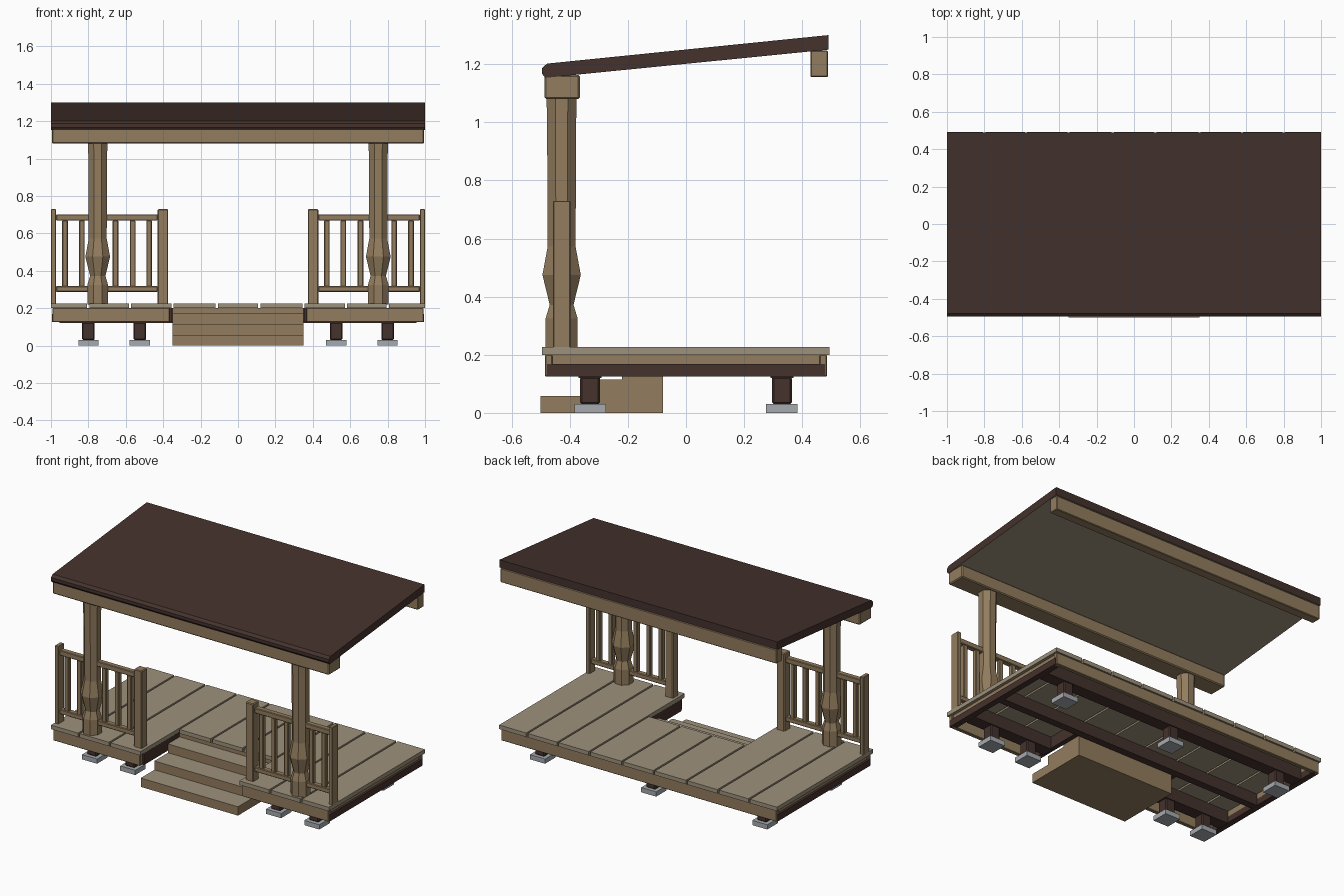
import bpy, bmesh, math

cube = bpy.data.objects.get("Cube")
if cube:
    bpy.data.objects.remove(cube)


def material(name, r, g, b):
    m = bpy.data.materials.new(name)
    m.use_nodes = True
    m.diffuse_color = (r, g, b, 1)
    m.node_tree.nodes["Principled BSDF"].inputs["Base Color"].default_value = (r, g, b, 1)
    return m


TAN = material("tan wood", 0.29, 0.205, 0.112)
BOARD = material("weathered board", 0.34, 0.285, 0.2)
DARK = material("dark brown wood", 0.058, 0.032, 0.026)
STONE = material("grey stone", 0.38, 0.41, 0.43)


def finish(name, bm, *mats):
    bmesh.ops.recalc_face_normals(bm, faces=bm.faces)
    me = bpy.data.meshes.new(name)
    bm.to_mesh(me)
    bm.free()
    for m in mats:
        me.materials.append(m)
    ob = bpy.data.objects.new(name, me)
    bpy.context.collection.objects.link(ob)
    return ob


def box(name, mat, x, y, z, bevel=0.0):
    """Box from (min, max) pairs, with optional chamfered edges."""
    bm = bmesh.new()
    bmesh.ops.create_cube(bm, size=1)
    for v in bm.verts:
        v.co = [(a + b) / 2 + c * (b - a) for c, (a, b) in zip(v.co, (x, y, z))]
    ob = finish(name, bm, mat)
    if bevel:
        mod = ob.modifiers.new("chamfer", "BEVEL")
        mod.width = bevel
        mod.segments = 1
    return ob


def mirrored(name, mat, x, y, z, bevel=0.0):
    """The same box on both sides of x = 0."""
    box(name + "_left", mat, x, y, z, bevel)
    box(name + "_right", mat, (-x[1], -x[0]), y, z, bevel)


def extrude(name, points, half, mats, rule):
    """Extrude a (y, z) profile along x; rule picks the material by normal."""
    bm = bmesh.new()
    face = bm.faces.new([bm.verts.new((-half, y, z)) for y, z in points])
    new = bmesh.ops.extrude_face_region(bm, geom=[face])["geom"]
    bmesh.ops.translate(bm, vec=(2 * half, 0, 0),
                        verts=[g for g in new if isinstance(g, bmesh.types.BMVert)])
    bmesh.ops.recalc_face_normals(bm, faces=bm.faces)
    for f in bm.faces:
        f.material_index = rule(f.normal)
    return finish(name, bm, *mats)


# Sloping roof with a chamfered front edge and a boarded underside
extrude("roof", [(-0.495, 1.167), (-0.485, 1.153), (0.49, 1.25), (0.49, 1.30),
                 (-0.478, 1.202), (-0.495, 1.187)], 1.0, (DARK, BOARD),
        lambda n: int(n.z < -0.9))
box("front_roof_beam", TAN, (-0.995, 0.995), (-0.487, -0.365), (1.08, 1.163), 0.006)
box("back_roof_beam", TAN, (-0.995, 0.995), (0.428, 0.489), (1.155, 1.247), 0.004)

# Three solid steps with pale treads
RISE, RUN = 0.0575, 0.14
stairs = [(-0.5, 0)]
for i in range(3):
    stairs += [(-0.5 + i * RUN, (i + 1) * RISE), (-0.5 + (i + 1) * RUN, (i + 1) * RISE)]
stairs.append((-0.08, 0))
extrude("steps", stairs, 0.35, (TAN, BOARD), lambda n: int(n.z > 0.9))

# Deck boards, shorter behind the steps
edges = [-1, -0.8, -0.577, -0.35, -0.114]
edges += [-e for e in reversed(edges)]
GAP = 0.006
for i, (a, b) in enumerate(zip(edges, edges[1:])):
    front = -0.495 if abs(a + b) > 0.6 else -0.11
    box(f"deck_board_{i + 1}", BOARD, (a if i == 0 else a + GAP, b if i == 8 else b - GAP),
        (front, 0.493), (0.2, 0.226))

# Fascia boards and side frame under the deck
mirrored("front_fascia", TAN, (0.365, 0.992), (-0.485, -0.46), (0.125, 0.2), 0.003)
box("back_fascia", TAN, (-0.992, 0.992), (0.46, 0.485), (0.125, 0.2), 0.003)
box("recess_fascia", TAN, (-0.35, 0.35), (-0.1, -0.078), (0.14, 0.2))
mirrored("side_upper_board", TAN, (0.955, 0.98), (-0.46, 0.46), (0.165, 0.2))
mirrored("side_frame", DARK, (0.955, 0.994), (-0.478, 0.478), (0.125, 0.168))
mirrored("recess_side_frame", DARK, (0.355, 0.385), (-0.46, -0.08), (0.125, 0.2))

# Bearers along the deck
box("back_bearer", DARK, (-0.955, 0.955), (0.29, 0.37), (0.12, 0.2))
box("middle_bearer", DARK, (-0.955, 0.955), (-0.078, -0.03), (0.125, 0.2))
mirrored("front_bearer", DARK, (0.37, 0.955), (-0.37, -0.29), (0.12, 0.2))

# Short feet on stone pads
feet = [(x, -0.33) for x in (-0.8, -0.525, 0.525, 0.8)] + [(x, 0.33) for x in (-0.8, 0, 0.8)]
for i, (x, y) in enumerate(feet):
    box(f"foot_{i + 1}", DARK, (x - 0.034, x + 0.034), (y - 0.034, y + 0.034),
        (0.03, 0.125), 0.006)
    box(f"foot_pad_{i + 1}", STONE, (x - 0.054, x + 0.054), (y - 0.054, y + 0.054), (0, 0.031))

# Eight-sided turned columns: (height, radius across the flats)
column = [(0.22, 0.055), (0.325, 0.055), (0.372, 0.041), (0.475, 0.066),
          (0.572, 0.048), (1.0, 0.05), (1.085, 0.052)]
for side, cx in (("left", 0.75), ("right", -0.75)):
    bm = bmesh.new()
    rings = []
    for z, r in column:
        r /= math.cos(math.pi / 8)
        turns = [math.pi / 8 + k * math.pi / 4 for k in range(8)]
        rings.append([bm.verts.new((cx + r * math.cos(t), -0.428 + r * math.sin(t), z))
                      for t in turns])
    for low, high in zip(rings, rings[1:]):
        for k in range(8):
            j = (k + 1) % 8
            bm.faces.new((low[k], low[j], high[j], high[k]))
    bm.faces.new(rings[0])
    bm.faces.new(rings[-1])
    finish(f"column_{side}", bm, TAN)

# Front railings
mirrored("inner_rail_post", TAN, (0.373, 0.43), (-0.458, -0.398), (0.22, 0.73), 0.005)
mirrored("outer_rail_post", TAN, (0.973, 1.0), (-0.458, -0.398), (0.22, 0.73), 0.003)
mirrored("top_rail", TAN, (0.43, 0.973), (-0.446, -0.41), (0.668, 0.702), 0.004)
mirrored("bottom_rail", TAN, (0.43, 0.973), (-0.446, -0.41), (0.287, 0.318), 0.004)
for i, x in enumerate((0.475, 0.563, 0.655, 0.835, 0.925)):
    mirrored(f"baluster_{i + 1}", TAN, (x - 0.015, x + 0.015), (-0.443, -0.413),
             (0.315, 0.67), 0.004)
